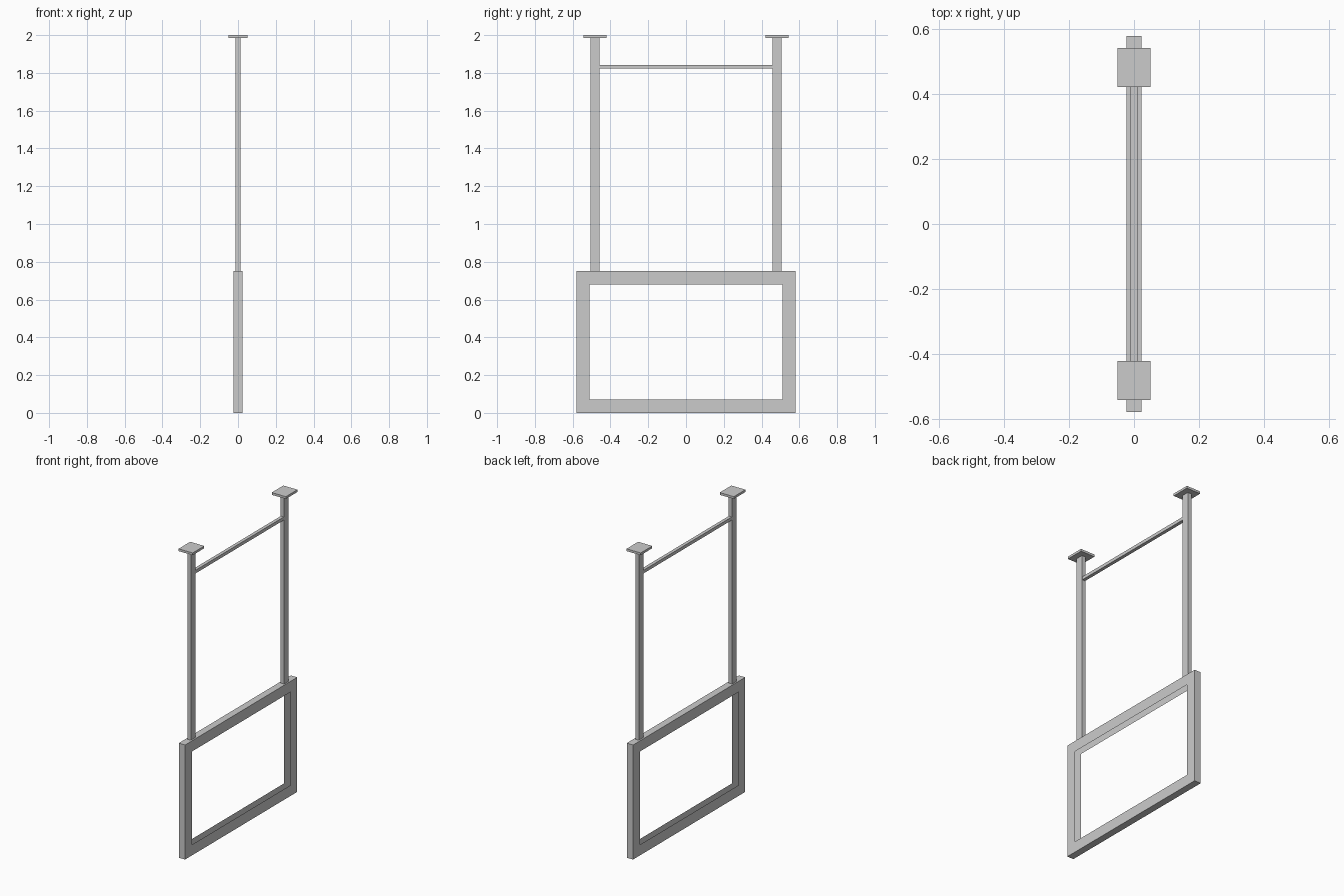
import bpy, bmesh

if "Cube" in bpy.data.objects:
    bpy.data.objects.remove(bpy.data.objects["Cube"])


def make_object(name, bm):
    mesh = bpy.data.meshes.new(name)
    bm.to_mesh(mesh)
    bm.free()
    obj = bpy.data.objects.new(name, mesh)
    bpy.context.collection.objects.link(obj)
    return obj


def box(name, x, y, z):
    """Box from (min, max) pairs on each axis."""
    bm = bmesh.new()
    bmesh.ops.create_cube(bm, size=1)
    for v in bm.verts:
        v.co = [r[0] + (c + 0.5) * (r[1] - r[0]) for c, r in zip(v.co, (x, y, z))]
    return make_object(name, bm)


def open_frame(name, depth, half_width, height, border):
    """Rectangular shell: front and back rims plus outer walls, open inside."""
    bm = bmesh.new()

    def loop(x, inset):
        w, lo, hi = half_width - inset, inset, height - inset
        return [bm.verts.new((x, y, z))
                for y, z in ((-w, lo), (w, lo), (w, hi), (-w, hi))]

    loops = [loop(-depth, border), loop(-depth, 0), loop(depth, 0), loop(depth, border)]
    for a, b in zip(loops, loops[1:]):
        for i in range(4):
            j = (i + 1) % 4
            bm.faces.new((a[i], b[i], b[j], a[j]))
    bmesh.ops.recalc_face_normals(bm, faces=bm.faces)
    return make_object(name, bm)


# Hanging sign frame
open_frame("sign_frame", 0.023, 0.58, 0.75, 0.07)

# Hanger posts and ceiling plates
for side, cy in (("left", -0.482), ("right", 0.482)):
    box(f"{side}_post", (-0.013, 0.013), (cy - 0.024, cy + 0.024), (0.75, 1.985))
    box(f"{side}_ceiling_plate", (-0.051, 0.051), (cy - 0.06, cy + 0.06), (1.985, 2.0))

# Cross bar between the posts
box("cross_bar", (-0.011, 0.011), (-0.458, 0.458), (1.822, 1.843))
